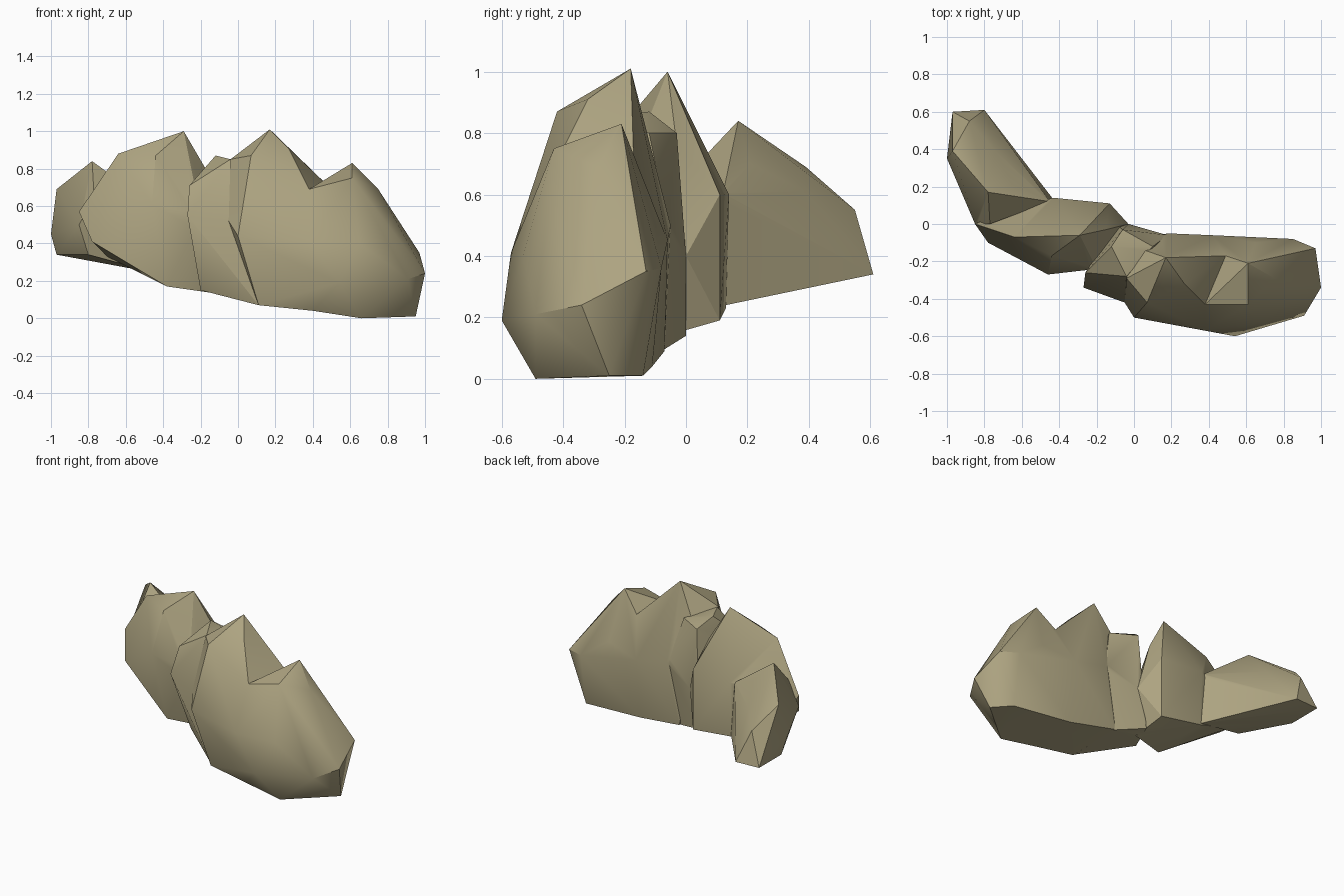
import bpy
import bmesh
import math

cube = bpy.data.objects.get("Cube")
if cube:
    bpy.data.objects.remove(cube, do_unlink=True)

# Single stone colour
stone = bpy.data.materials.new("khaki_stone")
colour = (0.42, 0.37, 0.22, 1.0)
stone.use_nodes = True
stone.diffuse_color = colour
shader = next(n for n in stone.node_tree.nodes if n.type == "BSDF_PRINCIPLED")
shader.inputs["Base Color"].default_value = colour
shader.inputs["Roughness"].default_value = 0.9


def boulder(name, *corner_groups):
    """Wrap a faceted rock around its corner points."""
    mesh = bpy.data.meshes.new(name)
    bm = bmesh.new()
    for group in corner_groups:
        for corner in group:
            bm.verts.new(corner)
    hull = bmesh.ops.convex_hull(bm, input=bm.verts[:])
    loose = set(hull["geom_interior"]) | set(hull["geom_unused"])
    bmesh.ops.delete(bm, geom=[v for v in loose if isinstance(v, bmesh.types.BMVert)], context="VERTS")
    bmesh.ops.recalc_face_normals(bm, faces=bm.faces[:])
    bm.to_mesh(mesh)
    bm.free()
    mesh.materials.append(stone)
    rock = bpy.data.objects.new(name, mesh)
    bpy.context.collection.objects.link(rock)
    return rock


def unite(name, rocks):
    """Fuse overlapping rocks into one outcrop with crisp creases."""
    base = rocks[0]
    bpy.ops.object.select_all(action="DESELECT")
    bpy.context.view_layer.objects.active = base
    base.select_set(True)
    for other in rocks[1:]:
        fuse = base.modifiers.new("fuse", "BOOLEAN")
        fuse.operation = "UNION"
        fuse.solver = "EXACT"
        fuse.object = other
        bpy.ops.object.modifier_apply(modifier=fuse.name)
        bpy.data.objects.remove(other, do_unlink=True)
    base.name = name
    bpy.ops.object.shade_smooth_by_angle(angle=math.radians(32))


# Saddle shared by the two peaks of the large rock
saddle = [
    (0.54, -0.6, 0.19), (0.38, -0.57, 0.41), (0.38, -0.43, 0.69),
    (0.49, -0.17, 0.7), (0.42, -0.06, 0.45), (0.42, -0.11, 0.04),
    (0.4, -0.48, 0.04),
]

# Left end of the large rock
east = boulder("east_rock", saddle, [
    (0.61, -0.21, 0.83), (0.61, -0.43, 0.75), (0.75, -0.29, 0.69),
    (0.65, -0.1, 0.5), (0.85, -0.08, 0.36), (0.97, -0.13, 0.35),
    (1.0, -0.34, 0.24), (0.91, -0.49, 0.21), (0.65, -0.53, 0.4),
    (0.66, -0.49, 0), (0.95, -0.25, 0.01), (0.85, -0.14, 0.01),
])

# Tall central peak
centre = boulder("centre_rock", saddle, [
    (0.17, -0.18, 1.01), (0.27, -0.32, 0.91), (0.07, -0.42, 0.87),
    (-0.04, -0.29, 0.85), (-0.05, -0.42, 0.52), (0, -0.5, 0.44),
    (0.11, -0.45, 0.07), (0.18, -0.05, 0.5), (0.1, -0.07, 0.09),
    (0, -0.12, 0.7),
])

# Narrow slab in the middle of the wall
slab = boulder("middle_slab", [
    (-0.26, -0.26, 0.71), (-0.12, -0.12, 0.87), (-0.04, -0.28, 0.85),
    (-0.27, -0.34, 0.55), (-0.05, -0.42, 0.52), (-0.2, -0.22, 0.15),
    (0.11, -0.44, 0.07), (0.1, -0.08, 0.09), (0.18, -0.06, 0.5),
    (-0.03, 0, 0.4), (-0.06, -0.03, 0.8), (0.1, -0.12, 0.8),
    (-0.1, 0, 0.14),
])

# Broad rock behind and beside the slab
west = boulder("west_rock", [
    (-0.29, -0.06, 1.0), (-0.64, -0.07, 0.88), (-0.44, -0.17, 0.87),
    (-0.46, -0.27, 0.61), (-0.78, -0.1, 0.41), (-0.85, 0, 0.57),
    (-0.38, -0.22, 0.17), (-0.43, 0.14, 0.6), (-0.13, 0.11, 0.6),
    (-0.43, 0.13, 0.23), (-0.13, 0.11, 0.19), (-0.1, -0.1, 0.13),
    (-0.03, 0, 0.4), (-0.15, -0.03, 0.76), (-0.2, -0.24, 0.55),
    (-0.7, 0.08, 0.33),
])

# Rear spur curling back at the end of the wall
spur = boulder("rear_spur", [
    (-0.78, 0.17, 0.84), (-0.97, 0.39, 0.69), (-0.74, 0.39, 0.61),
    (-1.0, 0.35, 0.45), (-0.97, 0.6, 0.34), (-0.88, 0.55, 0.55),
    (-0.8, 0.61, 0.34), (-0.71, 0.48, 0.35), (-0.64, 0.33, 0.31),
    (-0.65, 0.21, 0.7), (-0.77, 0, 0.66), (-0.85, 0, 0.5),
    (-0.97, 0.36, 0.34), (-0.8, 0.05, 0.34), (-0.43, 0.13, 0.24),
    (-0.45, 0.12, 0.6),
])

unite("rock_wall", [centre, east, slab, west, spur])
